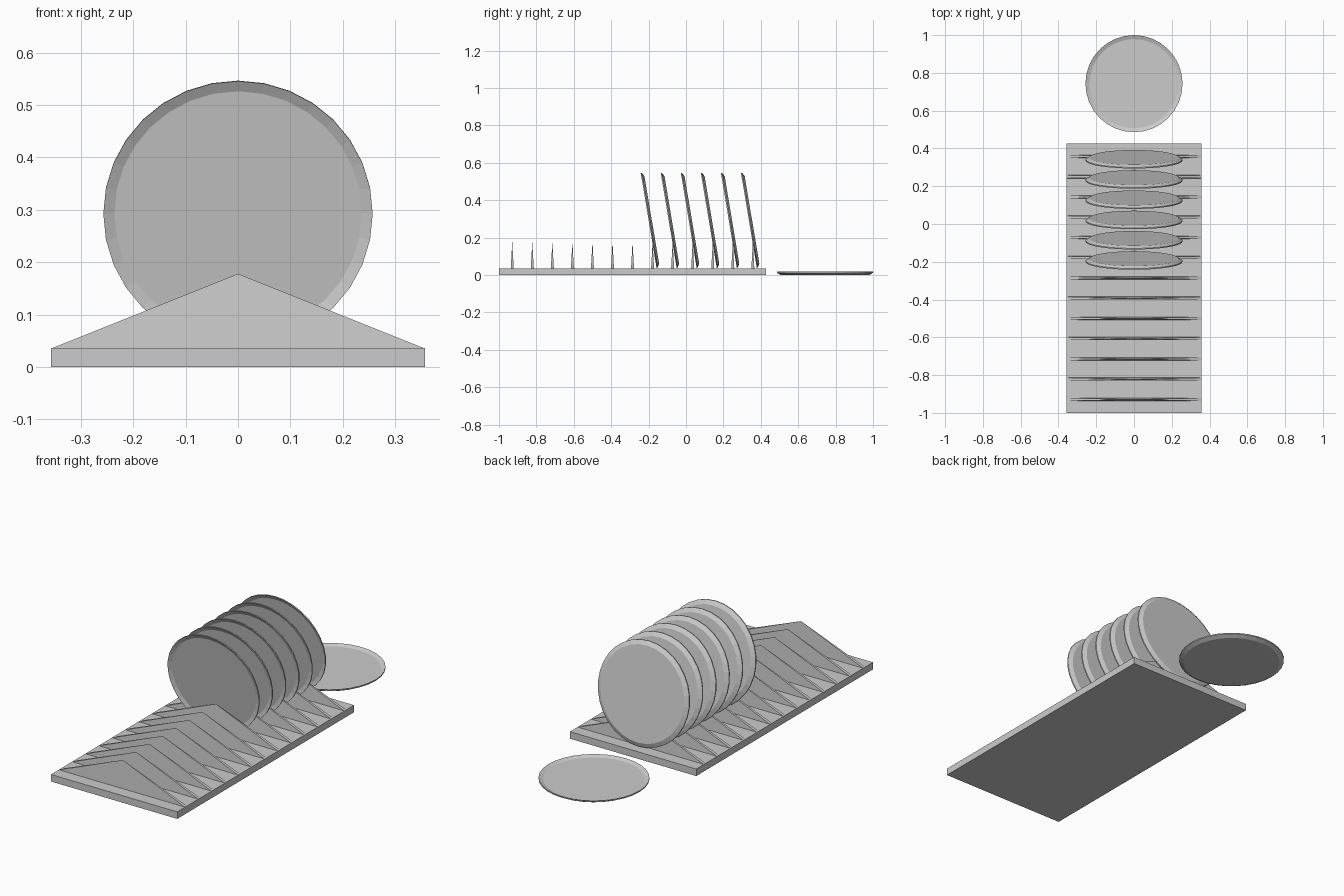
import bpy, bmesh, math

if "Cube" in bpy.data.objects:
    bpy.data.objects.remove(bpy.data.objects["Cube"])

SIDES = 32
PITCH = 0.1072


def make_object(name, bm):
    bmesh.ops.recalc_face_normals(bm, faces=bm.faces)
    mesh = bpy.data.meshes.new(name)
    bm.to_mesh(mesh)
    bm.free()
    obj = bpy.data.objects.new(name, mesh)
    bpy.context.collection.objects.link(obj)
    return obj


def base_board():
    bm = bmesh.new()
    bmesh.ops.create_cube(bm, size=1)
    bmesh.ops.scale(bm, vec=(0.714, 1.427, 0.036), verts=bm.verts)
    bmesh.ops.translate(bm, vec=(0, -0.2865, 0.018), verts=bm.verts)
    return make_object("rack_base", bm)


def divider(name, y):
    # thin pyramid fin rising to a point
    bm = bmesh.new()
    w, t = 0.355, 0.008
    foot = [bm.verts.new((x, yy, 0.036)) for x, yy in
            ((-w, -t), (w, -t), (w, t), (-w, t))]
    apex = bm.verts.new((0, 0, 0.178))
    bm.faces.new(foot)
    for i in range(4):
        bm.faces.new((foot[i], foot[(i + 1) % 4], apex))
    obj = make_object(name, bm)
    obj.location.y = y
    return obj


def plate(name, location, tilt=0.0):
    # shallow dish: flat floor, flared rim
    profile = ((0.236, 0.0), (0.257, 0.011), (0.257, 0.017), (0.236, 0.009))
    bm = bmesh.new()
    rings = []
    for r, z in profile:
        rings.append([bm.verts.new((r * math.cos(a), r * math.sin(a), z))
                      for a in (2 * math.pi * i / SIDES for i in range(SIDES))])
    for low, high in zip(rings, rings[1:]):
        for i in range(SIDES):
            j = (i + 1) % SIDES
            bm.faces.new((low[i], low[j], high[j], high[i]))
    bm.faces.new(rings[0])
    bm.faces.new(rings[-1])
    obj = make_object(name, bm)
    obj.location = location
    obj.rotation_euler.x = tilt
    return obj


base_board()

# row of fins along the base
for i in range(13):
    divider(f"divider_{i + 1}", -0.929 + i * PITCH)

# leaning plates in the rear half of the rack
for i in range(6):
    plate(f"standing_plate_{i + 1}", (0, -0.183 + i * PITCH, 0.295), math.radians(99.5))

# loose plate lying behind the rack
plate("flat_plate", (0, 0.743, 0.001))
